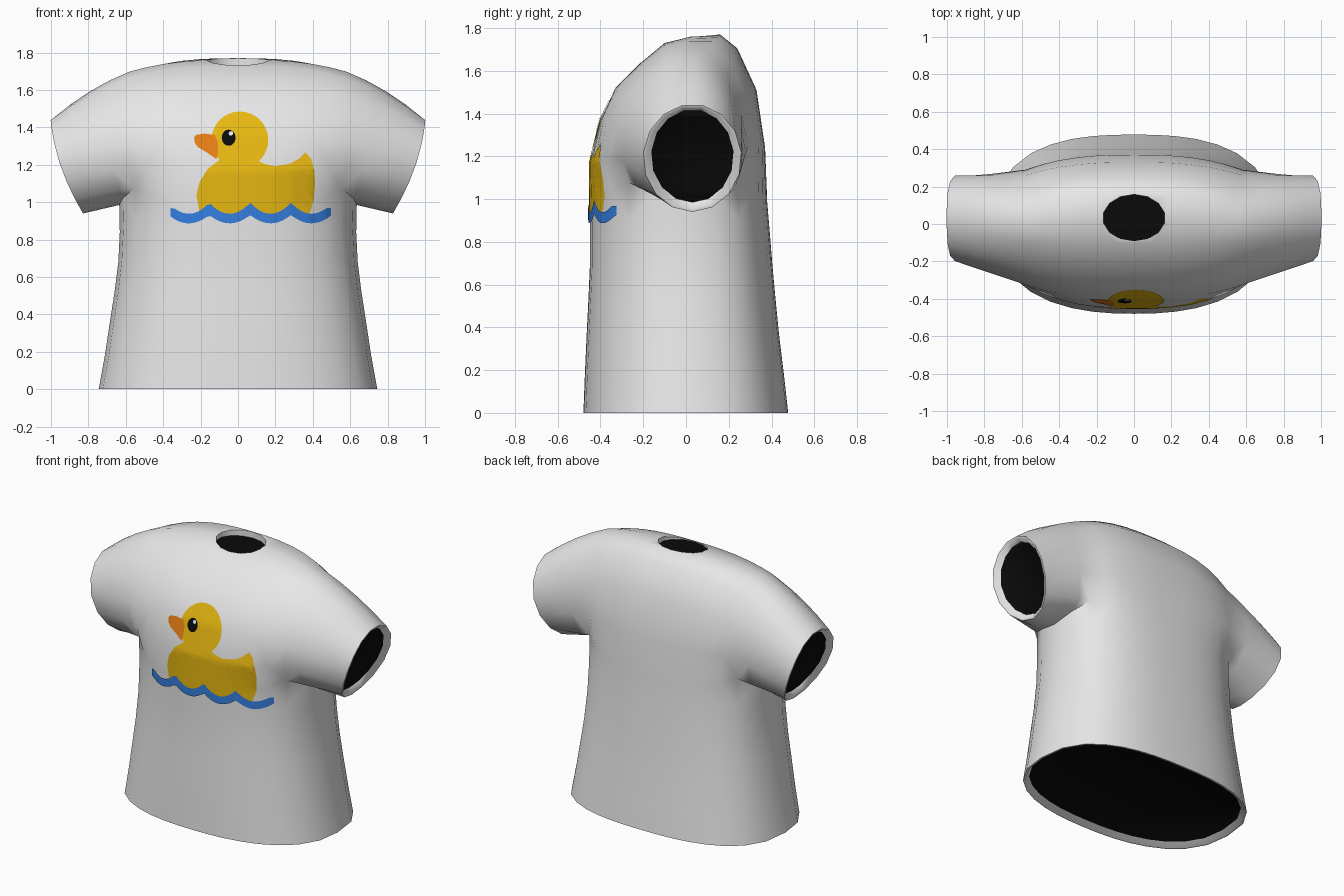
import bpy, bmesh, math
from mathutils import Vector
from mathutils.bvhtree import BVHTree

if "Cube" in bpy.data.objects:
    bpy.data.objects.remove(bpy.data.objects["Cube"])


def material(name, r, g, b):
    m = bpy.data.materials.new(name)
    m.diffuse_color = (r, g, b, 1)
    m.use_nodes = True
    m.node_tree.nodes["Principled BSDF"].inputs["Base Color"].default_value = m.diffuse_color
    return m


WHITE = material("white_cloth", 0.8, 0.8, 0.8)
INSIDE = material("dark_inside", 0.003, 0.003, 0.003)
YELLOW = material("yellow_print", 0.87, 0.52, 0.006)
ORANGE = material("orange_print", 0.9, 0.24, 0.008)
BLUE = material("blue_print", 0.035, 0.21, 0.74)
BLACK = material("black_print", 0.003, 0.003, 0.003)
PALE = material("pale_print", 0.9, 0.9, 0.9)


def add_object(name, bm, mats):
    me = bpy.data.meshes.new(name)
    bm.to_mesh(me)
    ob = bpy.data.objects.new(name, me)
    bpy.context.collection.objects.link(ob)
    for m in mats:
        me.materials.append(m)
    return ob


def smooth(ob, deg):
    bpy.ops.object.select_all(action='DESELECT')
    ob.select_set(True)
    bpy.context.view_layer.objects.active = ob
    bpy.ops.object.shade_smooth_by_angle(angle=math.radians(deg))


def bridge(bm, a, b, closed=False):
    n = len(a)
    for i in range(n if closed else n - 1):
        j = (i + 1) % n
        bm.faces.new((a[i], a[j], b[j], b[i]))


# --- shirt: half torso, armhole and sleeve, then mirrored ---
bm = bmesh.new()
EDGE, N = 0.87, 2.7
cols = [0, .15, .3, .45, .6, .74, EDGE]
# height, half width, front depth, back depth
torso = [(0, .745, .48, .478), (.18, .712, .473, .458), (.36, .685, .465, .436),
         (.52, .66, .457, .42), (.68, .64, .45, .405), (.84, .632, .45, .392), (.985, .635, .45, .38)]
half = cols + [.97]
rings = []
for z, w, front, back in torso:
    lift = .09 * max(0, z - .5) / .485     # armpit seam curves up towards front and back
    hs = [z + lift * (f / EDGE) ** 4 for f in cols] + [z + lift * .4]
    fd = [(1 - f ** 2.4) ** (1 / 2.4) for f in half]
    bd = [(1 - f ** 2.6) ** (1 / 2.6) for f in half]
    pts = [(w * f, -front * d, h) for f, d, h in zip(half, fd, hs)] + [(w, 0, z)]
    pts += [(w * f, back * d, h) for f, d, h in reversed(list(zip(half, bd, hs)))]
    rings.append([bm.verts.new(p) for p in pts])
for a, b in zip(rings, rings[1:]):
    bridge(bm, a, b)

# shoulder arches: blend from centre profile (y, z) to armhole profile
centre = [(-.45, 1.17), (-.40, 1.37), (-.33, 1.52), (-.215, 1.635), (-.1, 1.73),
          (.02, 1.762), (.16, 1.77), (.24, 1.705), (.33, 1.51), (.37, 1.24)]
armhole = [(-.325, 1.19), (-.325, 1.33), (-.28, 1.46), (-.2, 1.57), (-.1, 1.66),
           (0, 1.698), (.1, 1.685), (.19, 1.6), (.26, 1.45), (.29, 1.25)]
n = len(cols)
top = rings[-1]
arches = [top[:n]]
for c, e in zip(centre, armhole):
    row = []
    for f in cols:
        g = (f / EDGE) ** N
        row.append(bm.verts.new((f / EDGE * .58, c[0] + (e[0] - c[0]) * g, c[1] + (e[1] - c[1]) * g)))
    arches.append(row)
arches.append(list(reversed(top[n + 3:])))
for a, b in zip(arches, arches[1:]):
    bridge(bm, a, b)

# sleeve: armhole loop lofted to a tilted oval cuff
loop = [top[n + 1], top[n]] + [a[-1] for a in arches] + [top[n + 2]]
k = len(loop)
angles = [-math.pi / 2 - 2 * math.pi * j / k for j in range(k)]
prev = loop
for t in (.25, .5, .75, 1):
    ring = []
    for v, a in zip(loop, angles):
        s, c = math.sin(a), math.cos(a)
        end = Vector((.915 + .087 * s + .033 * c * c, .03 + .23 * c, 1.192 + .252 * s))
        p = v.co.lerp(end, t)
        p.z += .1 * t * (1 - t) * max(0, s)
        ring.append(bm.verts.new(p))
    bridge(bm, prev, ring, True)
    prev = ring

bmesh.ops.mirror(bm, geom=bm.verts[:] + bm.edges[:] + bm.faces[:], axis='X', merge_dist=.0005)
bmesh.ops.remove_doubles(bm, verts=bm.verts[:], dist=.0005)

# hem and cuffs: rim turned inwards around a dark recessed opening
caps = bmesh.ops.holes_fill(bm, edges=[e for e in bm.edges if e.is_boundary], sides=0)['faces']
bmesh.ops.recalc_face_normals(bm, faces=bm.faces[:])
bm.normal_update()
for thick, depth in ((.012, 0), (.024, -.03)):
    bmesh.ops.inset_individual(bm, faces=caps, thickness=thick, depth=depth, use_even_offset=True)
for f in caps:
    f.material_index = 1
bmesh.ops.triangulate(bm, faces=bm.faces[:])
bm.normal_update()
surface = BVHTree.FromBMesh(bm)
shirt = add_object("shirt", bm, [WHITE, INSIDE])

# neck opening: shallow cut with a dark floor
cb = bmesh.new()
bmesh.ops.create_cone(cb, cap_ends=True, segments=14, radius1=1, radius2=1, depth=.6)
for v in cb.verts:
    v.co = (v.co.x * .167, .033 + v.co.y * .125, v.co.z + .3 + 1.728)
cb.normal_update()
for f in cb.faces:
    f.material_index = 1 if f.normal.z < -.5 else 0
cutter = add_object("neck_cutter", cb, [WHITE, INSIDE])
cutter.hide_render = True
cut = shirt.modifiers.new("neck", 'BOOLEAN')
cut.object = cutter
cut.operation = 'DIFFERENCE'
cut.solver = 'EXACT'
bpy.context.view_layer.objects.active = shirt
bpy.ops.object.modifier_apply(modifier="neck")
bpy.data.objects.remove(cutter)
smooth(shirt, 60)


# --- printed picture: flat outlines (x, z) draped on the chest ---
def printed(name, outline, mat, lift):
    b = bmesh.new()
    b.faces.new([b.verts.new((x, -1, z)) for x, z in outline])
    b.normal_update()
    bmesh.ops.triangulate(b, faces=b.faces[:])
    for axis, lo, hi in ((Vector((1, 0, 0)), -.4, .54), (Vector((0, 0, 1)), .86, 1.52)):
        for i in range(int((hi - lo) / .035) + 1):
            bmesh.ops.bisect_plane(b, geom=b.verts[:] + b.edges[:] + b.faces[:],
                                   plane_co=axis * (lo + .035 * i), plane_no=axis)
    bmesh.ops.triangulate(b, faces=b.faces[:])
    for v in b.verts:
        hit = surface.ray_cast(Vector((v.co.x, -2, v.co.z)), Vector((0, 1, 0)))[0]
        v.co.y = hit.y - lift
    b.normal_update()
    if sum(f.normal.y * f.calc_area() for f in b.faces) > 0:
        bmesh.ops.reverse_faces(b, faces=b.faces[:])
    smooth(add_object(name, b, [mat]), 60)


def oval(x, z, rx, rz, count=24):
    return [(x + rx * math.cos(2 * math.pi * i / count), z + rz * math.sin(2 * math.pi * i / count))
            for i in range(count)]


printed("duck_body", [(.1, 1.225), (.14, 1.205), (.195, 1.193), (.275, 1.205), (.325, 1.232), (.36, 1.265),
                      (.39, 1.235), (.408, 1.17), (.412, 1.1), (.405, 1.01), (.38, .93), (-.205, .94),
                      (-.222, 1.04), (-.205, 1.11), (-.16, 1.18), (-.1, 1.225)], YELLOW, .004)
printed("duck_head", oval(.01, 1.333, .152, .152, 32), YELLOW, .005)
printed("duck_beak", [(-.235, 1.345), (-.225, 1.36), (-.18, 1.367), (-.125, 1.36), (-.107, 1.32), (-.107, 1.27),
                      (-.115, 1.23), (-.165, 1.265), (-.215, 1.295), (-.23, 1.315)], ORANGE, .0065)
printed("duck_eye", oval(-.05, 1.345, .037, .043), BLACK, .0075)
printed("eye_glint", oval(-.038, 1.368, .012, .012, 12), PALE, .009)

# wave band: four scallops between an upper and a lower curve
upper, lower = [], []
for i in range(41):
    x = -.36 + i * .0214
    v = 2 * (((x + .372) / .2185) % 1) - 1
    end = i < 3 or i > 37
    upper.append((x, min(.938 + .06 * v * v, .968 if end else 1)))
    lower.append((x, .887 + .045 * v * v))
printed("wave_band", upper + lower[::-1], BLUE, .008)
